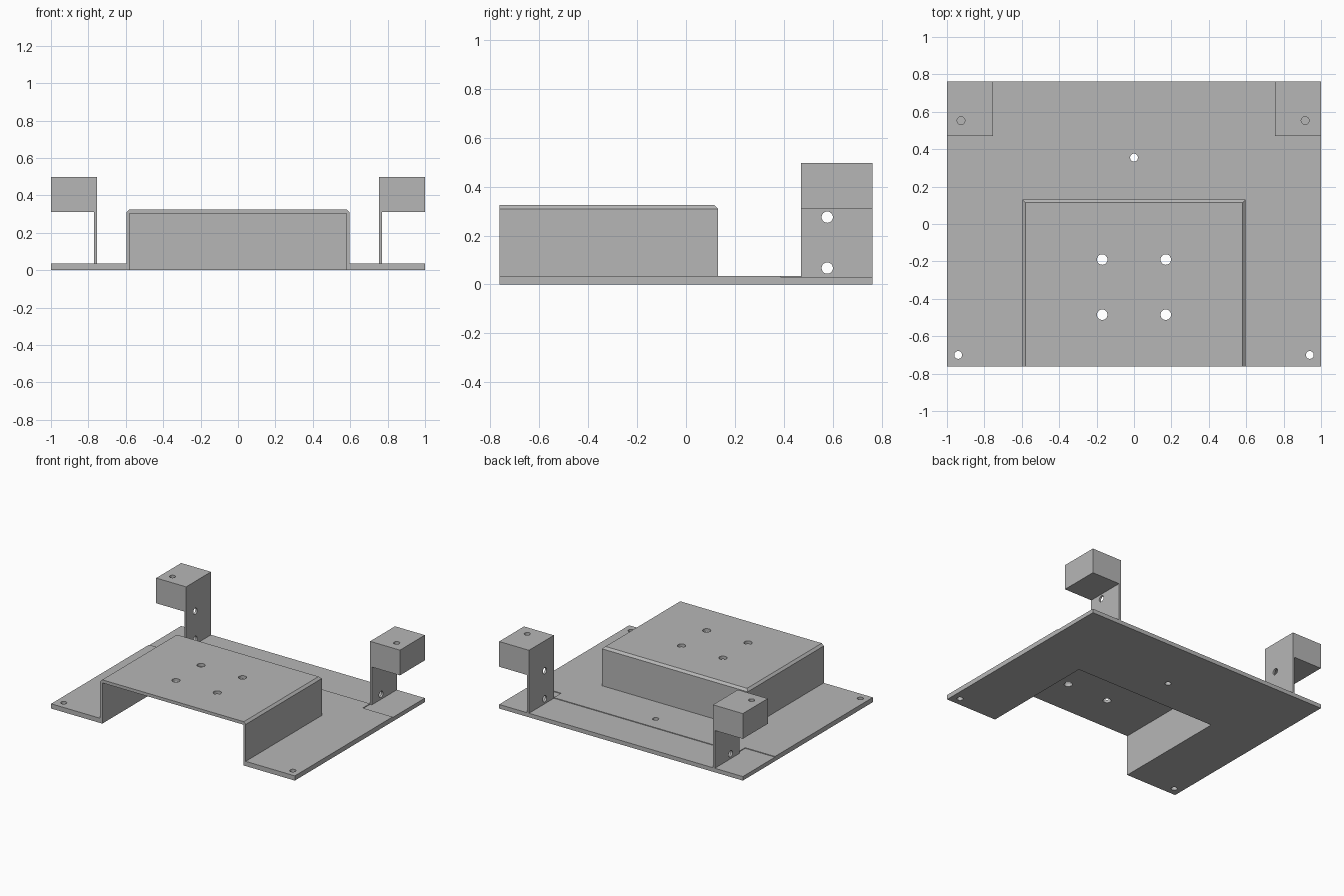
import bpy, bmesh
from mathutils import Matrix, Vector

old = bpy.data.objects.get("Cube")
if old:
    bpy.data.objects.remove(old, do_unlink=True)

grey = bpy.data.materials.new("plain grey")
grey.use_nodes = True
COLOUR = (0.47, 0.47, 0.47, 1)
grey.diffuse_color = COLOUR
grey.node_tree.nodes["Principled BSDF"].inputs["Base Color"].default_value = COLOUR


def finish(bm, name):
    bmesh.ops.recalc_face_normals(bm, faces=bm.faces)
    mesh = bpy.data.meshes.new(name)
    bm.to_mesh(mesh)
    bm.free()
    mesh.materials.append(grey)
    ob = bpy.data.objects.new(name, mesh)
    bpy.context.collection.objects.link(ob)
    return ob


def box_mesh(lo, hi):
    lo, hi = Vector(lo), Vector(hi)
    bm = bmesh.new()
    bmesh.ops.create_cube(bm, size=1, matrix=Matrix.Translation((lo + hi) / 2)
                          @ Matrix.Diagonal((*(hi - lo), 1)))
    return bm


def box(name, lo, hi):
    return finish(box_mesh(lo, hi), name)


def drill(centre, radius, depth, axis="Z"):
    bm = bmesh.new()
    turn = Matrix.Rotation(1.5707963, 4, "Y") if axis == "X" else Matrix()
    bmesh.ops.create_cone(bm, cap_ends=True, segments=32, radius1=radius, radius2=radius,
                          depth=depth, matrix=Matrix.Translation(centre) @ turn)
    return finish(bm, "cutter")


def cut(ob, cutters):
    # Subtract each cutter, then throw it away
    for cutter in cutters:
        mod = ob.modifiers.new("cut", "BOOLEAN")
        mod.operation, mod.solver, mod.object = "DIFFERENCE", "EXACT", cutter
        bpy.context.view_layer.objects.active = ob
        bpy.ops.object.modifier_apply(modifier=mod.name)
        bpy.data.objects.remove(cutter, do_unlink=True)


BACK = 0.762          # half depth of the plate
TOP = 0.035           # plate top
LOW = 0.03            # recessed strip top
HUMP = 0.325          # raised platform top
STRIP = 0.47          # front edge of the recessed strip


def cavity():
    return box("cutter", (-0.58, -1, -0.1), (0.58, 0.115, 0.302))


# Base plate with open slot, shallow rear recesses and screw holes
plate = box("base_plate", (-1, -BACK, 0), (1, BACK, TOP))
cut(plate, [cavity(), box("cutter", (-1.1, STRIP, LOW), (1.1, 1, 0.1))])
for s in (-1, 1):
    xs = sorted((s * 0.755, s * 1.1))
    cut(plate, [box("cutter", (xs[0], 0.385, LOW), (xs[1], 0.6, 0.1)),
                drill((s * 0.94, -0.70, 0), 0.021, 0.3)])
cut(plate, [drill((0, 0.355, 0), 0.021, 0.3)])

# Raised platform, chamfered along its sides and back
bm = box_mesh((-0.597, -BACK, TOP), (0.597, 0.13, HUMP))
rim = [e for e in bm.edges
       if all(v.co.z > 0.3 for v in e.verts) and any(v.co.y > 0 for v in e.verts)]
bmesh.ops.bevel(bm, geom=rim, offset=0.016, segments=1, affect="EDGES")
platform = finish(bm, "raised_platform")
cut(platform, [cavity()])
cut(platform, [drill((x, y, 0.3), 0.028, 0.2)
               for x in (-0.17, 0.17) for y in (-0.19, -0.485)])


# Rear brackets: thin upright with an outward solid block
def bracket(name, s, hole_x):
    profile = [(0.755, LOW), (0.77, LOW), (0.77, 0.31), (1, 0.31), (1, 0.497), (0.755, 0.497)]
    bm = bmesh.new()
    face = bm.faces.new([bm.verts.new((s * x, STRIP, z)) for x, z in profile])
    new = bmesh.ops.extrude_face_region(bm, geom=[face])["geom"]
    bmesh.ops.translate(bm, vec=(0, BACK - STRIP, 0),
                        verts=[v for v in new if isinstance(v, bmesh.types.BMVert)])
    ob = finish(bm, name)
    cut(ob, [drill((s * 0.76, 0.577, z), 0.023, 0.1, "X") for z in (0.067, 0.275)])
    cut(ob, [drill((hole_x, 0.553, 0.5), 0.021, 0.2)])


bracket("left_bracket", 1, 0.915)
bracket("right_bracket", -1, -0.925)
